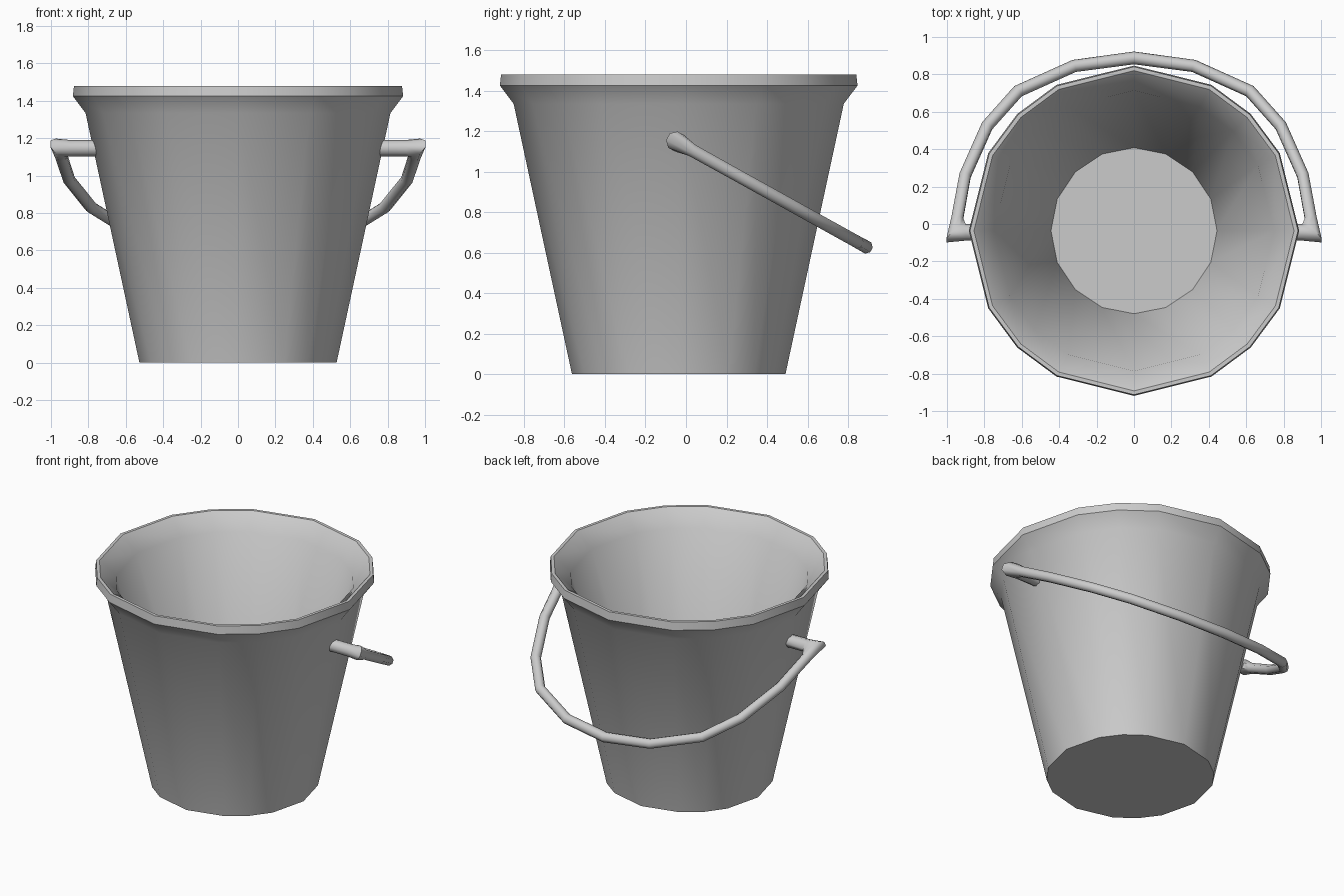
import bpy, bmesh
from math import radians, sin, cos, pi
from mathutils import Vector

if "Cube" in bpy.data.objects:
    bpy.data.objects.remove(bpy.data.objects["Cube"])

CY = -0.036  # bucket axis sits slightly in front of the origin


def finish(name, bm, angle):
    bmesh.ops.recalc_face_normals(bm, faces=bm.faces)
    me = bpy.data.meshes.new(name)
    bm.to_mesh(me)
    bm.free()
    ob = bpy.data.objects.new(name, me)
    bpy.context.collection.objects.link(ob)
    bpy.ops.object.select_all(action='DESELECT')
    ob.select_set(True)
    bpy.context.view_layer.objects.active = ob
    bpy.ops.object.shade_smooth_by_angle(angle=radians(angle))
    return ob


def skin(bm, rings):
    """Join consecutive closed rings with quads and cap both ends."""
    loops = [[bm.verts.new(p) for p in r] for r in rings]
    n = len(loops[0])
    for a, b in zip(loops, loops[1:]):
        for i in range(n):
            j = (i + 1) % n
            bm.faces.new((a[i], a[j], b[j], b[i]))
    bm.faces.new(loops[0])
    bm.faces.new(loops[-1])


# Bucket: 16-sided shell, outside then inside (radius, height)
uneven = [q * 90 + a for q in range(4) for a in (0, 28, 45, 62)]
even = [i * 22.5 for i in range(16)]
profile = [(0.527, 0), (0.815, 1.335), (0.883, 1.425), (0.877, 1.48),
           (0.856, 1.48), (0.75, 1.38), (0.444, 0.05)]
rings = []
for k, (r, z) in enumerate(profile):
    angles = even if k == len(profile) - 1 else uneven
    rings.append([(r * sin(radians(a)), CY + r * cos(radians(a)), z) for a in angles])
bm = bmesh.new()
skin(bm, rings)
finish("bucket", bm, 40)

# Handle: mitred tube in a tilted plane, half path mirrored (x, y, tube radius)
half = [(0.74, -0.045, 0.044), (0.90, -0.045, 0.044), (0.953, -0.047, 0.05),
        (0.945, 0.03, 0.034), (0.903, 0.26, 0.033),
        (0.785, 0.525, 0.033), (0.62, 0.71, 0.033), (0.32, 0.845, 0.033)]
path = half + [(0, 0.888, 0.034)] + [(-x, y, r) for x, y, r in reversed(half)]
down = Vector((0, 0.874, -0.485))
normal = Vector((0, 0.485, 0.874))
pivot = Vector((0, -0.045, 1.147))
pts = [pivot + Vector((x, 0, 0)) + down * ((y + 0.045) / 0.874) for x, y, r in path]
rings = []
for i, p in enumerate(pts):
    before = (p - pts[i - 1]).normalized() if i else None
    after = (pts[i + 1] - p).normalized() if i < len(pts) - 1 else None
    t1, t2 = before or after, after or before
    side = normal.cross((t1 + t2).normalized())
    stretch = 1 / abs(side.dot(normal.cross(t1)))
    r = path[i][2]
    rings.append([p + side * (r * stretch * cos(a)) + normal * (r * sin(a))
                  for a in ((k + 0.5) * pi / 4 for k in range(8))])
bm = bmesh.new()
skin(bm, rings)
finish("carry_handle", bm, 50)
